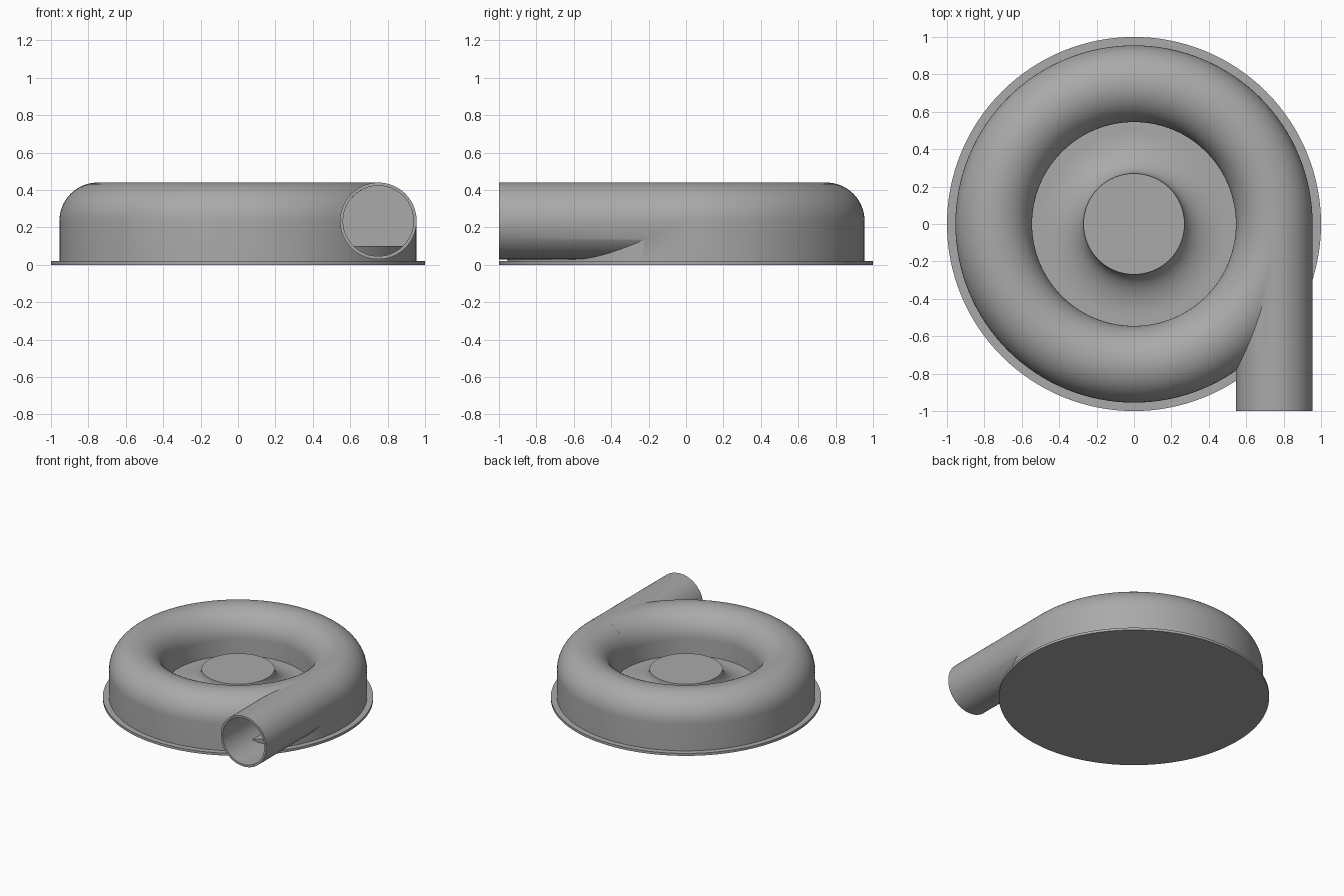
import bpy, math
from mathutils import Matrix

cube = bpy.data.objects.get("Cube")
if cube:
    bpy.data.objects.remove(cube, do_unlink=True)

grey = bpy.data.materials.new("housing grey")
grey.use_nodes = True
grey.diffuse_color = (0.4, 0.4, 0.4, 1)
grey.node_tree.nodes["Principled BSDF"].inputs["Base Color"].default_value = (0.4, 0.4, 0.4, 1)

SEG = 128
TUBE_R, TUBE_Z, TUBE = 0.75, 0.235, 0.205   # scroll centreline and radius
WALL = 0.017


def arc(cx, cz, rx, rz, a0, a1, n=20):
    angles = [math.radians(a0 + (a1 - a0) * i / n) for i in range(n + 1)]
    return [(cx + rx * math.cos(a), cz + rz * math.sin(a)) for a in angles]


def revolve(name, profile):
    """Spin a closed (radius, height) loop about z; radius 0 becomes a pole."""
    verts, faces, rings = [], [], []
    for r, z in profile:
        start, count = len(verts), SEG if r > 0 else 1
        for i in range(count):
            a = 2 * math.pi * i / SEG
            verts.append((r * math.cos(a), r * math.sin(a), z))
        rings.append((start, count))
    for (s, n), (t, m) in zip(rings, rings[1:] + rings[:1]):
        if n == m == 1:
            continue
        for i in range(SEG):
            j = (i + 1) % SEG
            quad = [s + i % n, t + i % m, t + j % m, s + j % n]
            faces.append(list(dict.fromkeys(quad)))
    return add(name, verts, faces)


def add(name, verts, faces):
    mesh = bpy.data.meshes.new(name)
    mesh.from_pydata(verts, [], faces)
    mesh.materials.append(grey)
    ob = bpy.data.objects.new(name, mesh)
    bpy.context.collection.objects.link(ob)
    bpy.context.view_layer.objects.active = ob
    bpy.ops.object.select_all(action='DESELECT')
    ob.select_set(True)
    bpy.ops.object.mode_set(mode='EDIT')
    bpy.ops.mesh.select_all(action='SELECT')
    bpy.ops.mesh.normals_make_consistent(inside=False)
    bpy.ops.object.mode_set(mode='OBJECT')
    return ob


def pipe(name, radius, y0, y1):
    """Straight round bar along y, tangent to the scroll."""
    ob = revolve(name, [(0, y0), (radius, y0), (radius, y1), (0, y1)])
    turn = Matrix.Rotation(math.radians(-90), 4, 'X')
    ob.data.transform(Matrix.Translation((TUBE_R, 0, TUBE_Z)) @ turn)
    return ob


def boolean(target, tool, operation):
    mod = target.modifiers.new(operation.lower(), 'BOOLEAN')
    mod.operation, mod.solver, mod.object = operation, 'EXACT', tool
    bpy.context.view_layer.objects.active = target
    bpy.ops.object.modifier_apply(modifier=mod.name)
    bpy.data.objects.remove(tool, do_unlink=True)


def smooth(ob):
    bpy.ops.object.select_all(action='DESELECT')
    ob.select_set(True)
    bpy.context.view_layer.objects.active = ob
    bpy.ops.object.shade_smooth_by_angle(angle=math.radians(30))


def scroll(name, radius, bottom):
    return revolve(name, [(TUBE_R + radius, bottom)]
                   + arc(TUBE_R, TUBE_Z, radius, radius, 0, 180, 32)
                   + [(TUBE_R - radius, bottom)])


# Hollow scroll housing with tangential outlet
housing = scroll("scroll_housing", TUBE, 0.01)
boolean(housing, pipe("outlet_pipe", TUBE, -1, 0), 'UNION')
boolean(housing, scroll("cavity", TUBE - WALL, 0.04), 'DIFFERENCE')
boolean(housing, pipe("outlet_bore", TUBE - WALL, -1.1, 0), 'DIFFERENCE')
smooth(housing)

# Raised deck with a flared centre hub
hub = revolve("centre_hub", [(0, 0.245), (0.27, 0.245)]
              + arc(0.5, 0.245, 0.23, 0.145, 180, 270)
              + [(0.935, 0.1), (0.935, 0.01), (0, 0.01)])
smooth(hub)

# Base flange
base = revolve("base_plate", [(0, 0), (1, 0), (1, 0.02), (0, 0.02)])
smooth(base)
